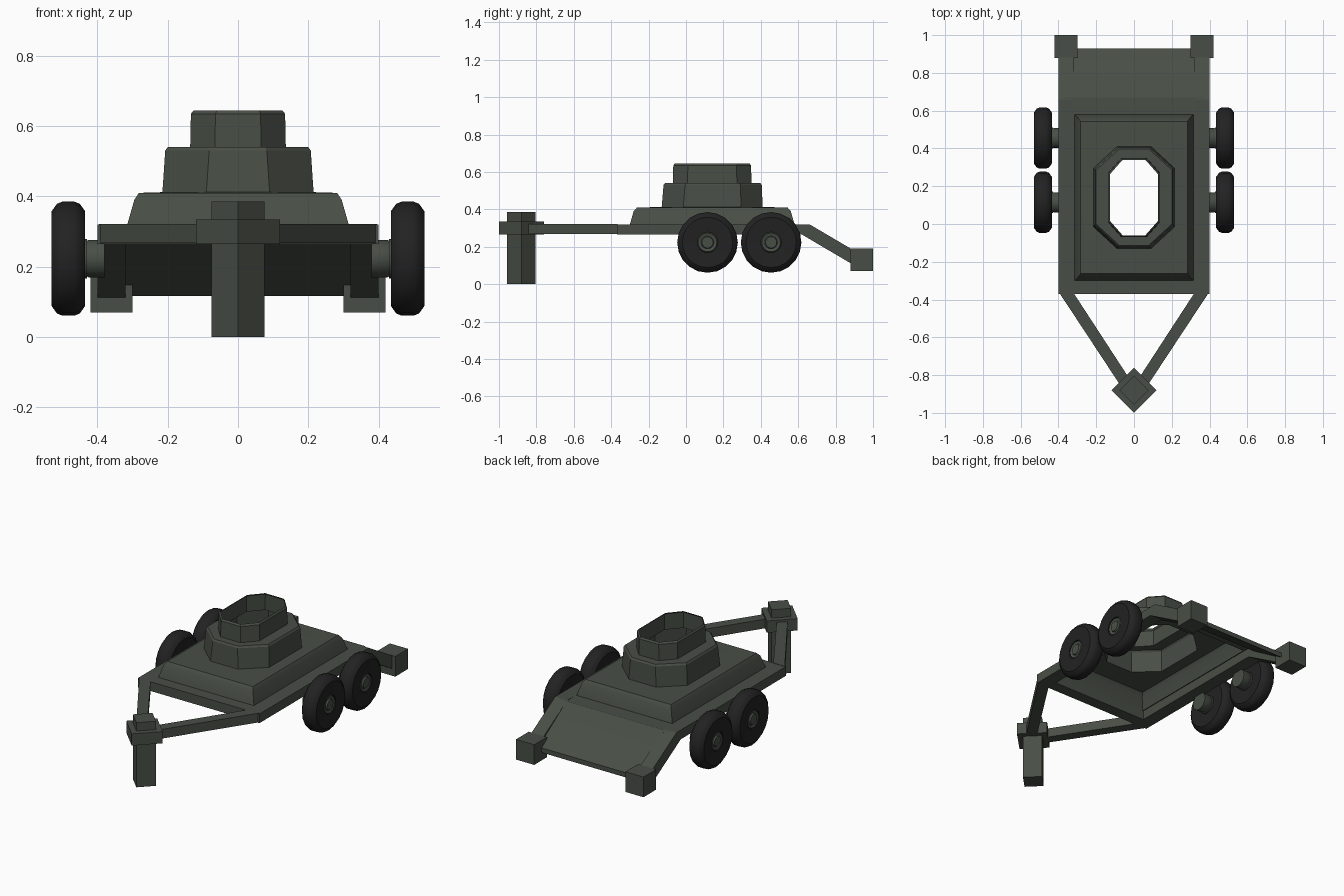
import bpy, bmesh, math
from mathutils import Matrix, Vector

if "Cube" in bpy.data.objects:
    bpy.data.objects.remove(bpy.data.objects["Cube"])


def mat(name, rgb):
    m = bpy.data.materials.new(name)
    m.diffuse_color = (*rgb, 1)
    m.use_nodes = True
    m.node_tree.nodes["Principled BSDF"].inputs["Base Color"].default_value = m.diffuse_color
    return m


GREEN = mat("dark_army_green", (0.065, 0.076, 0.061))
RUBBER = mat("black_rubber", (0.016, 0.016, 0.016))


def finish(name, bm, m, smooth=30):
    bmesh.ops.remove_doubles(bm, verts=bm.verts, dist=1e-5)
    bmesh.ops.recalc_face_normals(bm, faces=bm.faces)
    me = bpy.data.meshes.new(name)
    bm.to_mesh(me)
    bm.free()
    me.materials.append(m)
    ob = bpy.data.objects.new(name, me)
    bpy.context.collection.objects.link(ob)
    bpy.ops.object.select_all(action='DESELECT')
    ob.select_set(True)
    bpy.context.view_layer.objects.active = ob
    bpy.ops.object.shade_smooth_by_angle(angle=math.radians(smooth))
    return ob


def loft(bm, loops, closed_ring=False, caps=False):
    rings = [[bm.verts.new(p) for p in l] for l in loops]
    pairs = list(zip(rings, rings[1:]))
    if closed_ring:
        pairs.append((rings[-1], rings[0]))
    for a, b in pairs:
        for i in range(len(a)):
            j = (i + 1) % len(a)
            bm.faces.new((a[i], a[j], b[j], b[i]))
    if caps:
        bm.faces.new(rings[0])
        bm.faces.new(rings[-1])


def prism(name, pts, axis, lo, hi, m=GREEN):
    """Extrude a 2D outline along x (outline is y,z) or z (outline is x,y)."""
    bm = bmesh.new()
    put = (lambda p, t: (t, p[0], p[1])) if axis == 'x' else (lambda p, t: (p[0], p[1], t))
    loft(bm, [[put(p, t) for p in pts] for t in (lo, hi)], caps=True)
    return finish(name, bm, m)


def box(name, lo, hi):
    return prism(name, [(lo[0], lo[1]), (hi[0], lo[1]), (hi[0], hi[1]), (lo[0], hi[1])],
                 'z', lo[2], hi[2])


def octagon(hx, y0, y1, z, cx=0, cy=0):
    return [(hx, y0 + cy, z), (hx, y1 - cy, z), (hx - cx, y1, z), (-hx + cx, y1, z),
            (-hx, y1 - cy, z), (-hx, y0 + cy, z), (-hx + cx, y0, z), (hx - cx, y0, z)]


def deck_shell():
    bm = bmesh.new()
    loft(bm, [
        octagon(0.37, -0.35, 0.67, 0.318),
        octagon(0.315, -0.30, 0.58, 0.32),
        octagon(0.295, -0.28, 0.56, 0.39),
        octagon(0.282, -0.262, 0.543, 0.41),
        octagon(0.215, -0.13, 0.41, 0.412, 0.125, 0.115),
        octagon(0.207, -0.12, 0.405, 0.53, 0.125, 0.115),
        octagon(0.20, -0.113, 0.398, 0.54, 0.122, 0.112),
        octagon(0.136, -0.07, 0.35, 0.54, 0.07, 0.078),
        octagon(0.134, -0.068, 0.348, 0.635, 0.07, 0.078),
        octagon(0.126, -0.06, 0.34, 0.645, 0.066, 0.075)])
    # clean the doubled corners of the rectangular loops
    bmesh.ops.dissolve_degenerate(bm, dist=1e-5, edges=bm.edges)
    return finish("deck_and_turret_ring", bm, GREEN)


def revolve(name, profile, centre, m, n=20, ring=False):
    """Spin (x, radius) profile around an axis parallel to x."""
    bm = bmesh.new()
    loops = [[(centre[0] + x, centre[1] + r * math.cos(2 * math.pi * i / n),
               centre[2] + r * math.sin(2 * math.pi * i / n)) for i in range(n)]
             for x, r in profile]
    loft(bm, loops, closed_ring=ring, caps=not ring)
    return finish(name, bm, m, 35)


# deck with stepped hollow housing, open at the top
deck_shell()

# front beam and sloped rear ramp plate
box("front_beam", (-0.40, -0.37, 0.265), (0.40, -0.30, 0.32))
prism("rear_ramp", [(0.66, 0.315), (0.675, 0.312), (0.93, 0.145), (0.93, 0.117), (0.66, 0.285)],
      'x', -0.33, 0.33)

for s, side in ((-1, "left"), (1, "right")):
    # side beam bending down at the rear
    a, b = sorted((s * 0.32, s * 0.40))
    prism(side + "_side_beam", [(-0.37, 0.265), (0.62, 0.265), (0.90, 0.10), (0.92, 0.167),
                                (0.66, 0.32), (-0.37, 0.32)], 'x', a, b)
    # block at the rear corner
    a, b = sorted((s * 0.30, s * 0.42))
    box(side + "_rear_block", (a, 0.88, 0.07), (b, 1.0, 0.19))
    # towing arm
    prism(side + "_tow_arm", [(s * 0.395, -0.365), (s * 0.32, -0.365),
                              (s * 0.03, -0.81), (s * 0.075, -0.85)], 'z', 0.267, 0.322)
    # wheels, hubs and axle stubs
    for y, end in ((0.115, "front"), (0.455, "rear")):
        c = (0, y, 0.223)
        name = f"{side}_{end}_"
        revolve(name + "tyre", [(s * x, r) for x, r in (
            (0.44, 0.055), (0.435, 0.135), (0.45, 0.156), (0.465, 0.162), (0.50, 0.162),
            (0.515, 0.156), (0.53, 0.135), (0.525, 0.055))], c, RUBBER, ring=True)
        revolve(name + "hub", [(s * x, r) for x, r in (
            (0.43, 0.056), (0.515, 0.056), (0.523, 0.05), (0.518, 0.034), (0.527, 0.03))],
            c, GREEN, 16)
        revolve(name + "axle_stub", [(s * 0.38, 0.053), (s * 0.425, 0.053), (s * 0.44, 0.045)],
                c, GREEN, 16)


# diamond-shaped front post and collar
def diamond(r):
    return [(r, -0.88), (0, -0.88 + r), (-r, -0.88), (0, -0.88 - r)]


prism("front_post", diamond(0.076), 'z', 0.0, 0.385)
prism("post_collar", diamond(0.12), 'z', 0.265, 0.335)
